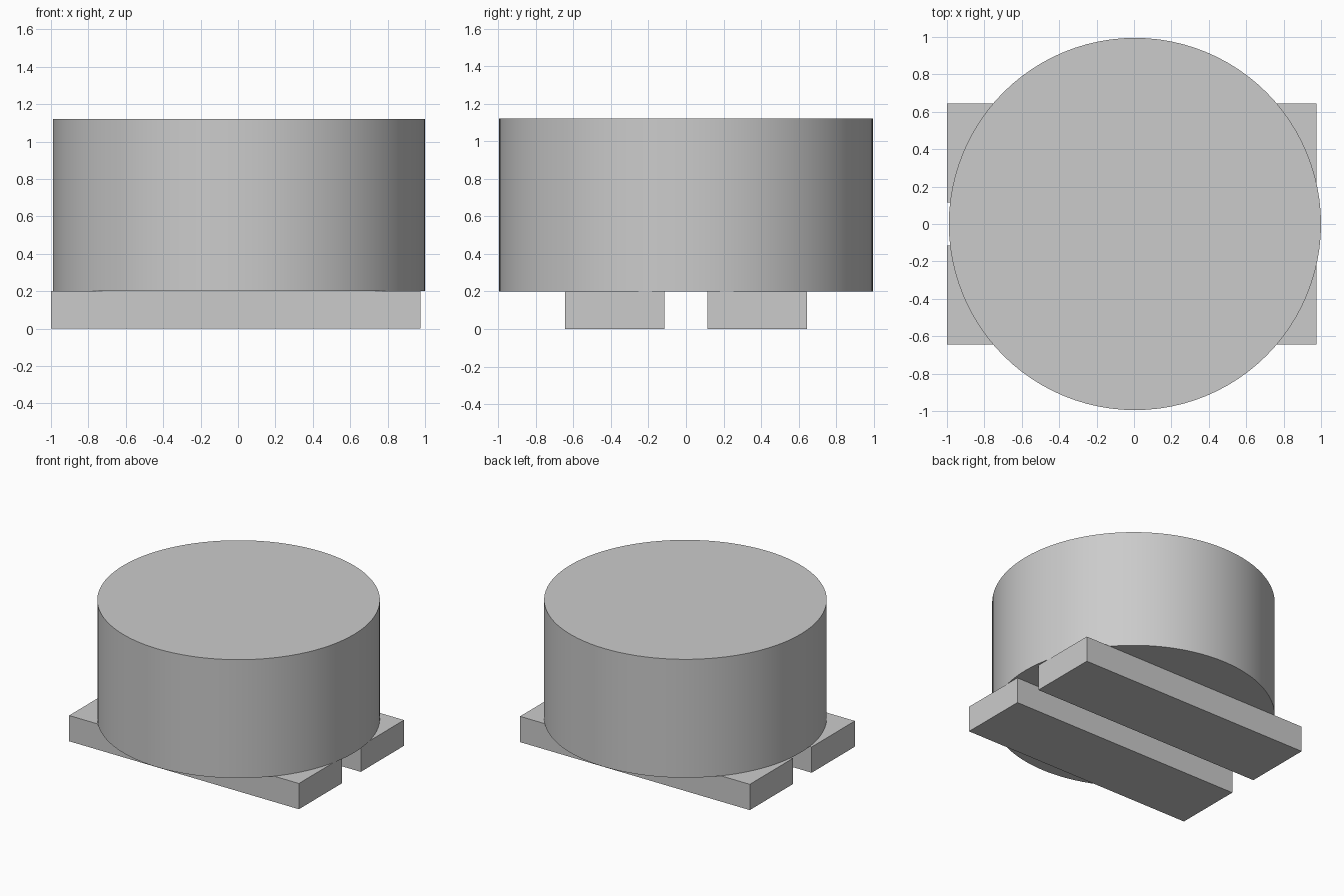
import bpy
import math

# Remove the default cube only
cube = bpy.data.objects.get("Cube")
if cube:
    bpy.data.objects.remove(cube, do_unlink=True)

GREY = (0.6, 0.6, 0.6, 1.0)
grey = bpy.data.materials.new("plain_grey")
grey.use_nodes = True
grey.diffuse_color = GREY
grey.node_tree.nodes["Principled BSDF"].inputs["Base Color"].default_value = GREY

BASE_TOP = 0.2
BODY_TOP = 1.12


def finish(name):
    obj = bpy.context.object
    obj.name = name
    obj.data.materials.append(grey)
    return obj


# Round body
bpy.ops.mesh.primitive_cylinder_add(
    vertices=96, radius=0.995, depth=BODY_TOP - BASE_TOP,
    location=(0.005, 0, (BASE_TOP + BODY_TOP) / 2))
finish("round_body")
bpy.ops.object.shade_smooth_by_angle(angle=math.radians(30))

# Two parallel base bars with a gap between them
X_MIN, X_MAX = -1.0, 0.975
Y_IN, Y_OUT = 0.115, 0.645
for name, side in (("front_bar", -1), ("back_bar", 1)):
    bpy.ops.mesh.primitive_cube_add(
        size=1, location=((X_MIN + X_MAX) / 2, side * (Y_IN + Y_OUT) / 2, BASE_TOP / 2))
    bar = finish(name)
    bar.scale = (X_MAX - X_MIN, Y_OUT - Y_IN, BASE_TOP)
    bpy.ops.object.transform_apply(location=False, rotation=False, scale=True)
